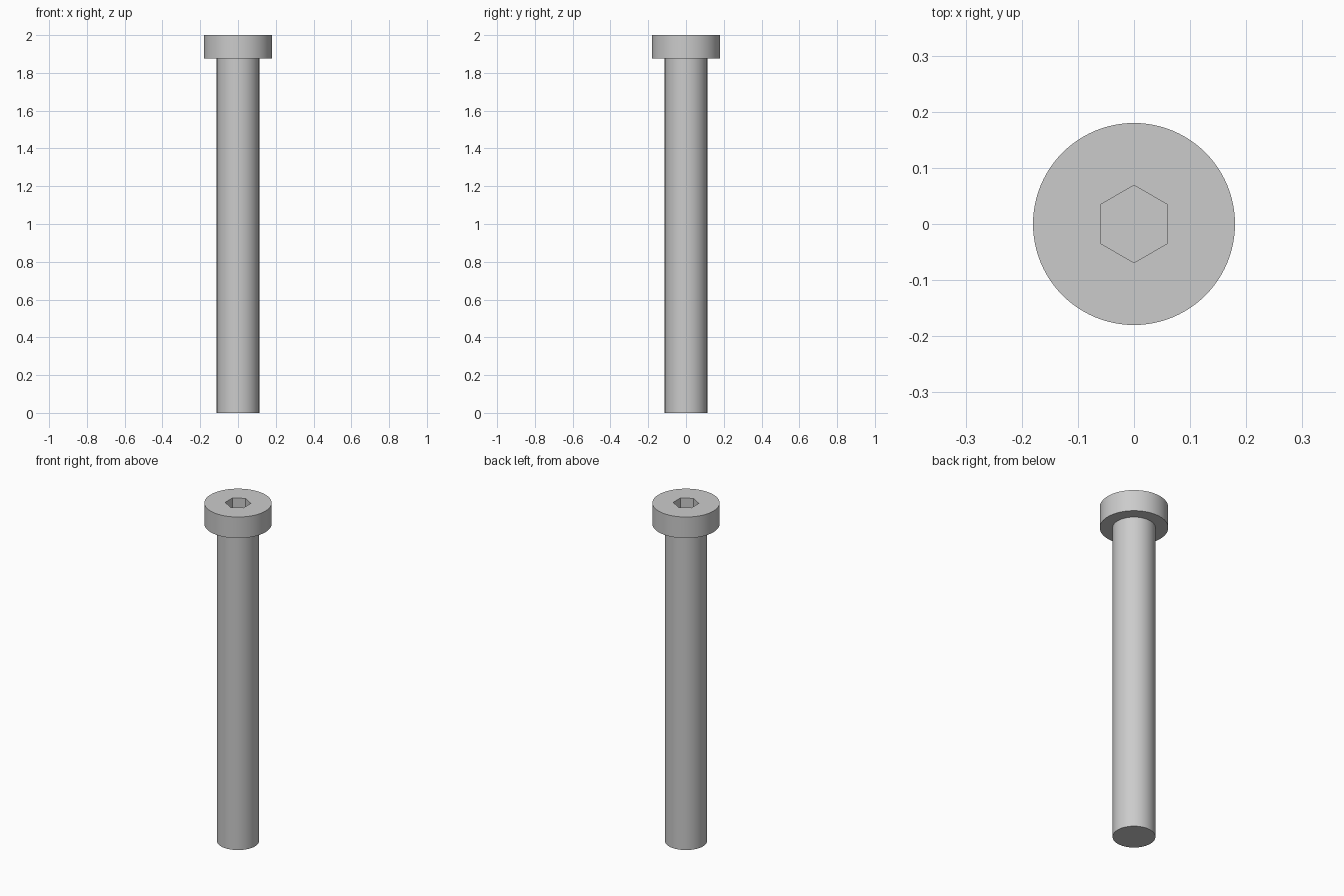
import bpy
import bmesh
import math

if "Cube" in bpy.data.objects:
    bpy.data.objects.remove(bpy.data.objects["Cube"], do_unlink=True)

SEGMENTS = 96
HEAD_R, SHANK_R, SOCKET_R = 0.18, 0.1125, 0.069
HEIGHT, HEAD_BOTTOM, SOCKET_FLOOR = 2.0, 1.875, 1.92

steel = bpy.data.materials.new("grey_steel")
steel.use_nodes = True
colour = (0.6, 0.6, 0.6, 1)
steel.diffuse_color = colour
steel.node_tree.nodes["Principled BSDF"].inputs["Base Color"].default_value = colour


def ring(bm, radius, z, sides=SEGMENTS, turn=0.0):
    angles = [turn + math.tau * i / sides for i in range(sides)]
    return [bm.verts.new((radius * math.cos(a), radius * math.sin(a), z)) for a in angles]


def bridge(bm, lower, upper):
    n = len(lower)
    for i in range(n):
        j = (i + 1) % n
        bm.faces.new((lower[i], lower[j], upper[j], upper[i]))


def finish(bm, name):
    bmesh.ops.recalc_face_normals(bm, faces=bm.faces)
    mesh = bpy.data.meshes.new(name)
    bm.to_mesh(mesh)
    bm.free()
    mesh.materials.append(steel)
    obj = bpy.data.objects.new(name, mesh)
    bpy.context.collection.objects.link(obj)
    bpy.ops.object.select_all(action="DESELECT")
    obj.select_set(True)
    bpy.context.view_layer.objects.active = obj
    bpy.ops.object.shade_smooth_by_angle(angle=math.radians(30))


# Screw body: shank, shoulder, round head and hexagonal socket in one closed surface
bm = bmesh.new()
outline = [(SHANK_R, 0), (SHANK_R, HEAD_BOTTOM), (HEAD_R, HEAD_BOTTOM), (HEAD_R, HEIGHT)]
rings = [ring(bm, r, z) for r, z in outline]
for lower, upper in zip(rings, rings[1:]):
    bridge(bm, lower, upper)
bm.faces.new(rings[0][::-1])

# Socket: points face front and back
floor = ring(bm, SOCKET_R, SOCKET_FLOOR, 6, math.pi / 6)
rim = ring(bm, SOCKET_R, HEIGHT, 6, math.pi / 6)
bridge(bm, rim, floor)
bm.faces.new(floor)

# Flat head top: one sector between each socket edge and the outer edge
step = SEGMENTS // 6
for k in range(6):
    start = SEGMENTS // 12 + k * step
    arc = [rings[-1][(start + i) % SEGMENTS] for i in range(step + 1)]
    bm.faces.new(arc + [rim[(k + 1) % 6], rim[k]])
finish(bm, "socket_head_screw")
